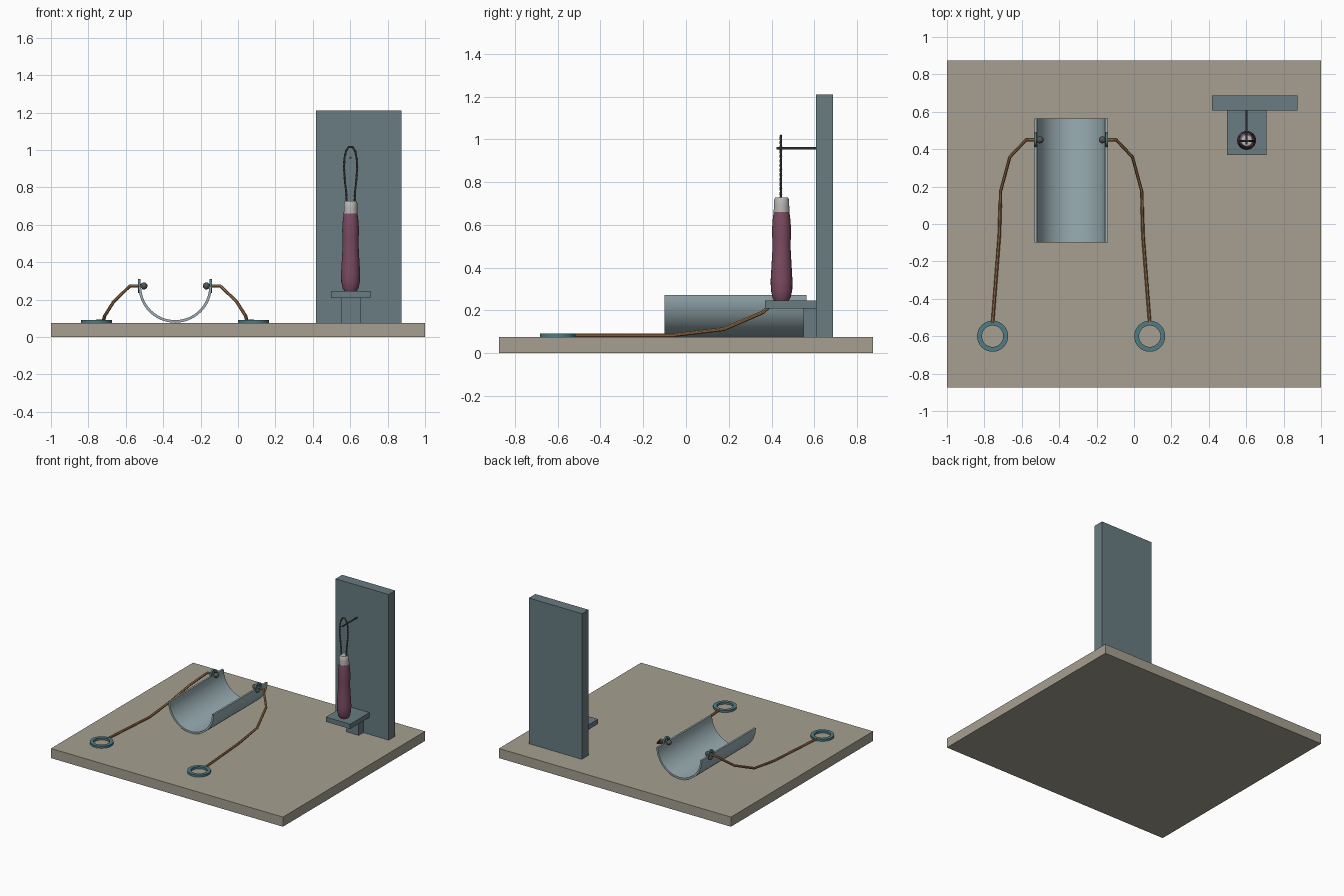
import bpy, bmesh, math
from mathutils import Vector, Matrix

if "Cube" in bpy.data.objects:
    bpy.data.objects.remove(bpy.data.objects["Cube"])

COLORS = {
    "clay_board": (0.38, 0.35, 0.28, 1), "slate": (0.14, 0.20, 0.22, 1),
    "pale_steel": (0.32, 0.42, 0.45, 1), "cord": (0.40, 0.20, 0.08, 1),
    "teal": (0.08, 0.20, 0.23, 1), "plum": (0.20, 0.07, 0.12, 1),
    "ferrule_grey": (0.50, 0.48, 0.46, 1), "dark_metal": (0.09, 0.09, 0.09, 1),
}
MATS = {}
for key, col in COLORS.items():
    MATS[key] = bpy.data.materials.new(key)
    MATS[key].diffuse_color = col


def finish(obj, mat, smooth=True):
    obj.data.materials.clear()
    obj.data.materials.append(MATS[mat])
    if smooth:
        bpy.ops.object.select_all(action='DESELECT')
        obj.select_set(True)
        bpy.context.view_layer.objects.active = obj
        bpy.ops.object.shade_smooth_by_angle(angle=math.radians(35))
    return obj


def from_bmesh(name, bm, mat, smooth=True):
    bmesh.ops.recalc_face_normals(bm, faces=bm.faces[:])
    me = bpy.data.meshes.new(name)
    bm.to_mesh(me)
    bm.free()
    obj = bpy.data.objects.new(name, me)
    bpy.context.collection.objects.link(obj)
    return finish(obj, mat, smooth)


def box(name, x, y, z, mat):
    bm = bmesh.new()
    bmesh.ops.create_cube(bm, size=1)
    for v in bm.verts:
        v.co = Vector([(r[0] + r[1]) / 2 + c * (r[1] - r[0])
                       for r, c in zip((x, y, z), v.co)])
    return from_bmesh(name, bm, mat, False)


def lathe(name, profile, loc, mat, axis='Z', closed=False, sides=32):
    """Spin (radius, height) points around an axis through loc."""
    bm = bmesh.new()
    pts = [bm.verts.new((r, 0, h)) for r, h in profile]
    pairs = list(zip(pts, pts[1:])) + ([(pts[-1], pts[0])] if closed else [])
    edges = [bm.edges.new(p) for p in pairs]
    bmesh.ops.spin(bm, geom=pts + edges, cent=(0, 0, 0), axis=(0, 0, 1),
                   angle=math.tau, steps=sides, use_duplicate=False)
    bmesh.ops.remove_doubles(bm, verts=bm.verts[:], dist=1e-5)
    turn = Matrix.Rotation(math.pi / 2, 4, axis) if axis != 'Z' else Matrix()
    bm.transform(Matrix.Translation(loc) @ turn)
    return from_bmesh(name, bm, mat)


def tube(name, strands, radius, mat, kind='POLY'):
    """Round tubes along one or more point paths."""
    cu = bpy.data.curves.new(name, 'CURVE')
    cu.dimensions = '3D'
    cu.bevel_depth, cu.bevel_resolution, cu.use_fill_caps = radius, 2, True
    for path in strands:
        sp = cu.splines.new(kind)
        sp.points.add(len(path) - 1)
        for p, co in zip(sp.points, path):
            p.co = (*co, 1)
    obj = bpy.data.objects.new(name, cu)
    bpy.context.collection.objects.link(obj)
    bpy.ops.object.select_all(action='DESELECT')
    obj.select_set(True)
    bpy.context.view_layer.objects.active = obj
    bpy.ops.object.convert(target='MESH')
    return finish(bpy.context.view_layer.objects.active, mat)


# Base, backboard and tool shelf
box("base_board", (-1, 1), (-0.875, 0.875), (0, 0.075), "clay_board")
box("backboard", (0.417, 0.874), (0.607, 0.688), (0.075, 1.21), "slate")
box("tool_shelf", (0.498, 0.708), (0.37, 0.607), (0.208, 0.245), "slate")
box("shelf_bracket", (0.55, 0.656), (0.55, 0.607), (0.075, 0.208), "slate")

# Open half-round trough
CX, CZ, RO, RI = -0.336, 0.272, 0.196, 0.182
N = 32
bm = bmesh.new()
arc = [math.pi + math.pi * i / N for i in range(N + 1)]
section = [[bm.verts.new((CX + r * math.cos(a), -0.1, CZ + r * math.sin(a)))
            for a in arc] for r in (RO, RI)]
faces = [bm.faces.new((section[0][i], section[0][i + 1],
                       section[1][i + 1], section[1][i])) for i in range(N)]
ext = bmesh.ops.extrude_face_region(bm, geom=faces)
bmesh.ops.translate(bm, vec=(0, 0.664, 0),
                    verts=[g for g in ext["geom"] if isinstance(g, bmesh.types.BMVert)])
# keep the near end closed
for i in range(N):
    quad = (section[0][i], section[0][i + 1], section[1][i + 1], section[1][i])
    if not bm.faces.get(quad):
        bm.faces.new(quad)
from_bmesh("trough", bm, "pale_steel")

# Grommets, knots, cords and pull rings, mirrored about the trough
CORD = [(-0.167, 0.45, 0.273), (-0.241, 0.45, 0.273), (-0.328, 0.358, 0.19),
        (-0.377, 0.176, 0.112), (-0.384, -0.06, 0.084), (-0.420, -0.53, 0.084)]
for side, s in (("left", 1), ("right", -1)):
    lathe(side + "_grommet", [(0.019, -0.007), (0.038, -0.007), (0.038, 0.007), (0.019, 0.007)],
          (CX - s * 0.191, 0.45, CZ + 0.001), "teal", 'Y', True, 24)
    bm = bmesh.new()
    bmesh.ops.create_uvsphere(bm, u_segments=16, v_segments=10, radius=0.019)
    bm.transform(Matrix.Translation((CX - s * 0.167, 0.45, 0.273)))
    from_bmesh(side + "_knot", bm, "dark_metal")
    tube(side + "_cord", [[(CX + s * x, y, z) for x, y, z in CORD]], 0.009, "cord")
    lathe(side + "_pull_ring", [(0.057, 0), (0.083, 0), (0.083, 0.016), (0.057, 0.016)],
          (CX - s * 0.420, -0.6, 0.075), "teal", 'Z', True, 40)

# Tool handle and ferrule
TX, TY = 0.602, 0.447
lathe("tool_handle", [(0, 0.245), (0.034, 0.245), (0.043, 0.262), (0.050, 0.295),
                      (0.051, 0.34), (0.047, 0.41), (0.043, 0.48), (0.043, 0.53),
                      (0.045, 0.57), (0.042, 0.62), (0.037, 0.66), (0, 0.66)],
      (TX, TY, 0), "plum", sides=24)
lathe("tool_ferrule", [(0, 0.655), (0.037, 0.655), (0.036, 0.69), (0.036, 0.715),
                       (0.030, 0.728), (0, 0.728)], (TX, TY, 0), "ferrule_grey", sides=24)

# Twisted wire loop: two strands wound round an outline
half = [(0.022, 0.715), (0.023, 0.77), (0.030, 0.83), (0.035, 0.90),
        (0.033, 0.955), (0.024, 0.995), (0.010, 1.016)]
outline = [Vector((-x, 0, z)) for x, z in half] + [Vector((x, 0, z)) for x, z in half[::-1]]
strands = [[], []]
step = 0.004
dist = 0.0
for a, b in zip(outline, outline[1:]):
    d = b - a
    side_dir = Vector((d.z, 0, -d.x)).normalized()
    n = max(1, round(d.length / step))
    for i in range(n):
        ang = (dist + d.length * i / n) / 0.044 * math.tau
        for k in (0, 1):
            w = ang + k * math.pi
            off = side_dir * math.cos(w) + Vector((0, 1, 0)) * math.sin(w)
            strands[k].append(Vector((TX, TY - 0.003, 0)) + a + d * i / n + off * 0.0028)
    dist += d.length
tube("tool_wire_loop", strands, 0.0036, "dark_metal")

# Peg on the backboard that the loop hangs over
tube("hanging_peg", [[(TX, 0.615, 0.958), (TX, 0.424, 0.958)]], 0.006, "dark_metal")

for m in bpy.data.materials:
    if m.users and not m.is_grease_pencil:
        m.use_nodes = True
        m.node_tree.nodes["Principled BSDF"].inputs["Base Color"].default_value = m.diffuse_color
